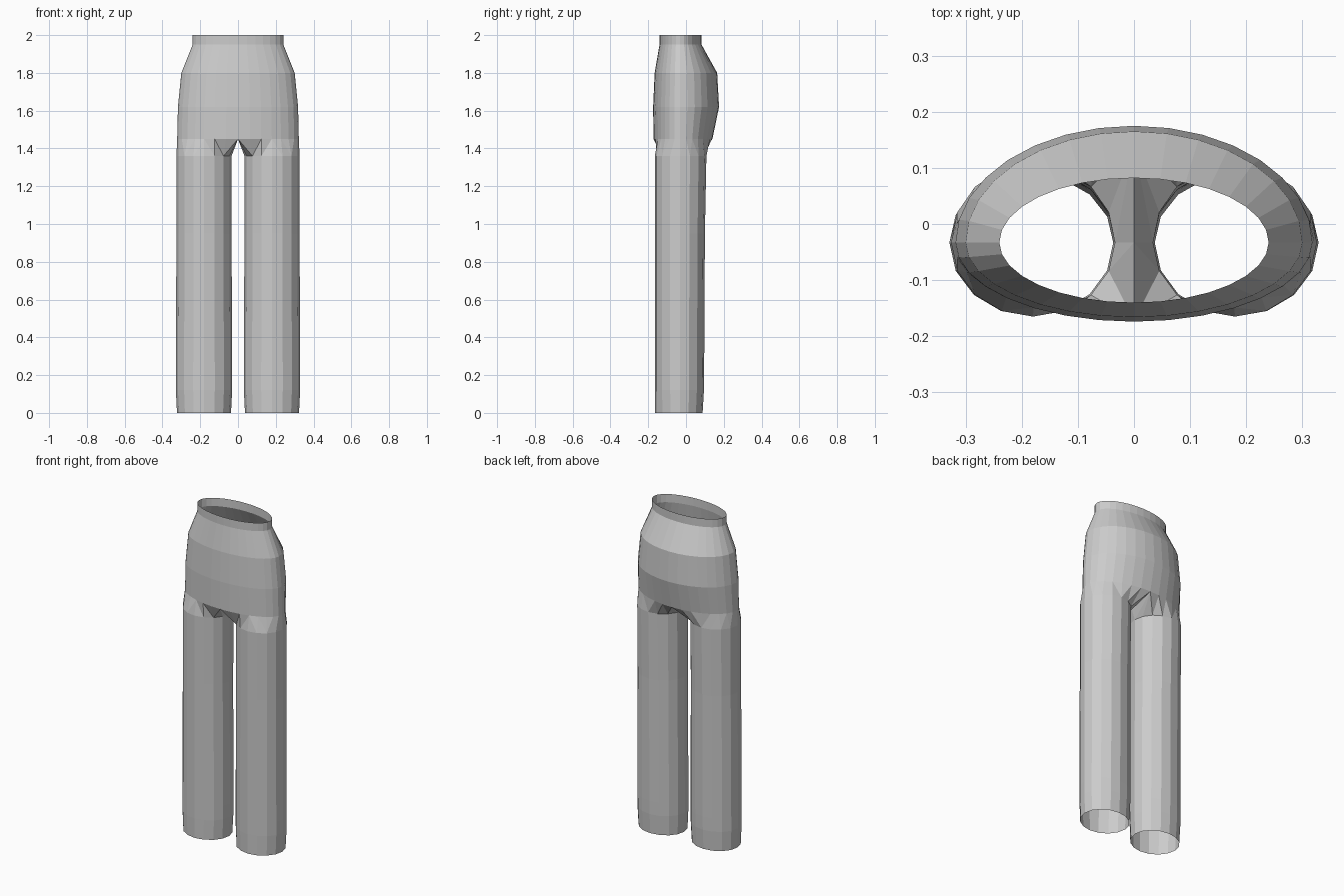
import bpy
import bmesh
from math import sin, cos, pi, atan2

if "Cube" in bpy.data.objects:
    bpy.data.objects.remove(bpy.data.objects["Cube"])

grey = bpy.data.materials.new("grey cloth")
grey.diffuse_color = (0.6, 0.6, 0.6, 1)
grey.use_nodes = True
grey.node_tree.nodes["Principled BSDF"].inputs["Base Color"].default_value = grey.diffuse_color

CY = -0.033            # y of the side seams
HIP_N, LEG_N = 32, 16  # sides of the hip and leg rings
HIP_Z = 1.45           # where hips meet the crotch


def ring(n, cx, rx, front, back, z):
    """Oval ring whose front and back halves have their own depth."""
    pts = []
    for i in range(n):
        a = 2 * pi * i / n
        depth = back - CY if sin(a) > 0 else CY - front
        pts.append((cx + rx * cos(a), CY + depth * sin(a), z))
    return pts


def make_object(name, bm):
    mesh = bpy.data.meshes.new(name)
    bm.normal_update()
    bm.to_mesh(mesh)
    bm.free()
    mesh.materials.append(grey)
    obj = bpy.data.objects.new(name, mesh)
    bpy.context.collection.objects.link(obj)
    return obj


def loft(bm, rings):
    """Join rings listed from the top down; the ends stay open."""
    loops = [[bm.verts.new(p) for p in r] for r in rings]
    for up, low in zip(loops, loops[1:]):
        n = len(up)
        for i in range(n):
            j = (i + 1) % n
            bm.faces.new((low[i], low[j], up[j], up[i]))
    return loops


# Waistband and hips: half width, front y, back y, z
hip_rings = [ring(HIP_N, 0, *r) for r in (
    (0.24, -0.14, 0.082, 2.0),
    (0.24, -0.14, 0.082, 1.95),
    (0.30, -0.166, 0.165, 1.80),
    (0.318, -0.174, 0.175, 1.62),
    (0.322, -0.172, 0.14, HIP_Z))]
bm = bmesh.new()
loft(bm, hip_rings)
make_object("hips", bm)


# Legs, with the crotch zipped onto half of the lowest hip ring
LEG_X = 0.18


def turn(p):
    """Angle of a point around the leg axis."""
    return atan2(p[1] - CY, p[0] - LEG_X) % (2 * pi)


def make_leg(name, side):
    bm = bmesh.new()
    loops = loft(bm, [ring(LEG_N, LEG_X, *r) for r in (
        (0.146, -0.165, 0.108, 1.36),
        (0.146, -0.165, 0.100, 0.95),
        (0.149, -0.165, 0.096, 0.2),
        (0.149, -0.165, 0.095, 0.12),
        (0.143, -0.163, 0.088, 0.0))])
    low = loops[0]
    half = [p for p in hip_rings[-1] if p[0] > -1e-5] + [(0, CY, HIP_Z)]
    half.sort(key=lambda p: turn(p) if turn(p) < 2 * pi - 1e-5 else 0)
    up = [bm.verts.new(p) for p in half]
    low_a = [2 * pi * k / LEG_N for k in range(LEG_N + 1)]
    up_a = [turn(p) for p in half] + [2 * pi]
    i = j = 0
    while i < LEG_N or j < len(up):
        a, b = low[i % LEG_N], up[j % len(up)]
        if j == len(up) or (i < LEG_N and low_a[i + 1] <= up_a[j + 1]):
            i += 1
            bm.faces.new((a, low[i % LEG_N], b))
        else:
            j += 1
            bm.faces.new((a, up[j % len(up)], b))
    if side < 0:
        for v in bm.verts:
            v.co.x *= -1
        bmesh.ops.reverse_faces(bm, faces=bm.faces[:])
    return make_object(name, bm)


make_leg("left_leg", 1)
make_leg("right_leg", -1)
